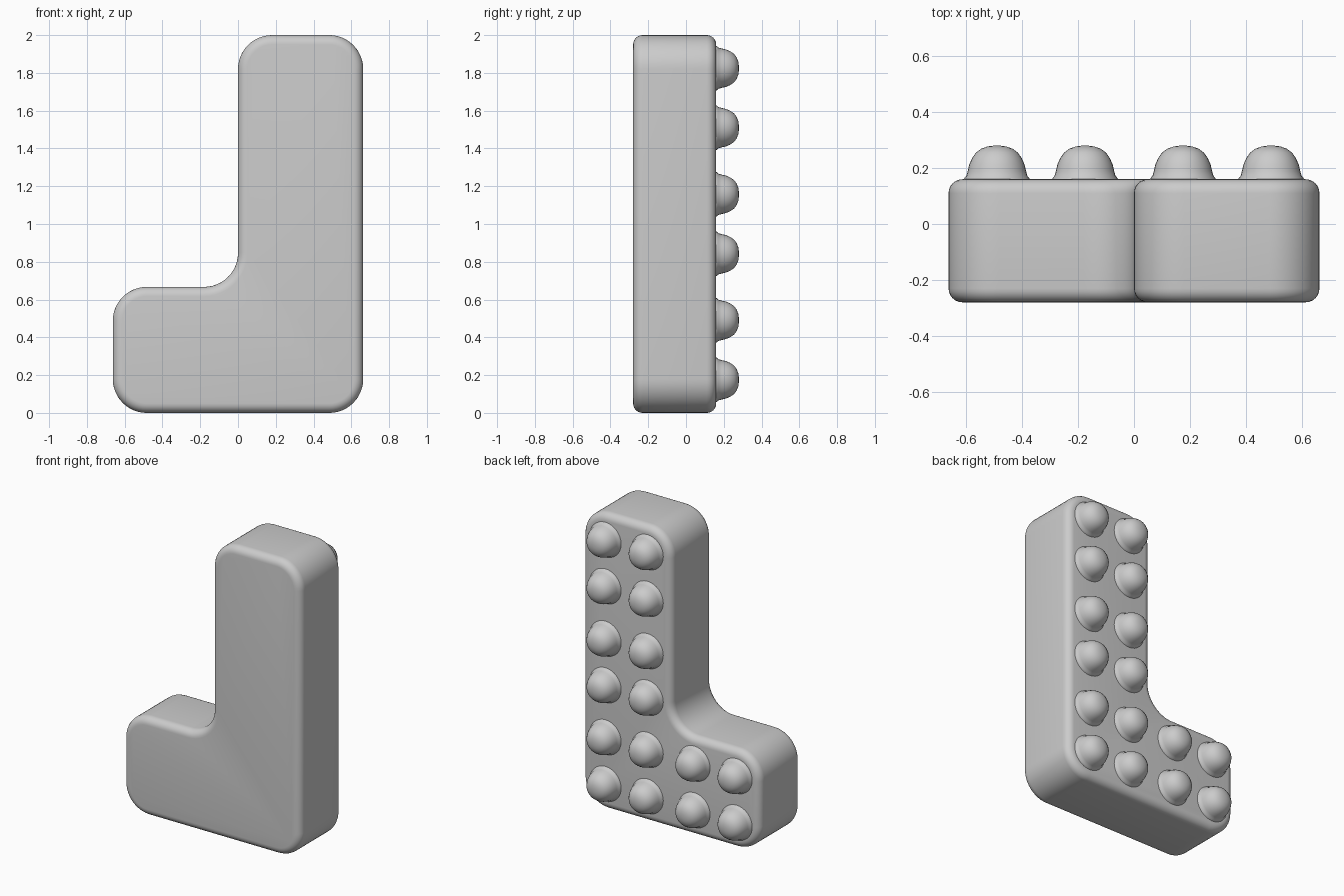
import bpy, bmesh
from math import sin, cos, pi, radians

if "Cube" in bpy.data.objects:
    bpy.data.objects.remove(bpy.data.objects["Cube"])


def finish(bm, name):
    bmesh.ops.recalc_face_normals(bm, faces=bm.faces)
    mesh = bpy.data.meshes.new(name)
    bm.to_mesh(mesh)
    bm.free()
    ob = bpy.data.objects.new(name, mesh)
    bpy.context.collection.objects.link(ob)
    bpy.ops.object.select_all(action='DESELECT')
    ob.select_set(True)
    bpy.context.view_layer.objects.active = ob
    bpy.ops.object.shade_smooth_by_angle(angle=radians(40))
    return ob


def skin(bm, rings):
    for a, b in zip(rings, rings[1:]):
        n = len(a)
        for i in range(n):
            j = (i + 1) % n
            bm.faces.new((a[i], a[j], b[j], b[i]))


# L outline: arc centre x, z, start angle, sweep (negative sweep = inner corner)
R = 0.18
CORNERS = [(-0.483, R, 180, 90), (0.483, R, 270, 90), (0.483, 2 - R, 0, 90),
           (R, 2 - R, 90, 90), (-R, 0.667 + R, 0, -90), (-0.483, 0.667 - R, 90, 90)]


def outline(inset, steps=12):
    pts = []
    for x, z, start, sweep in CORNERS:
        r = R - inset if sweep > 0 else R + inset
        for k in range(steps + 1):
            a = radians(start + sweep * k / steps)
            pts.append((x + r * cos(a), z + r * sin(a)))
    return pts


# Body: stacked outlines with rounded front and back rims
def make_body(front=-0.28, back=0.16, rim=0.05, steps=6):
    levels = [(front + rim * (1 - cos(t)), rim * (1 - sin(t)))
              for t in (k * pi / 2 / steps for k in range(steps + 1))]
    levels += [(front + back - y, d) for y, d in reversed(levels)]
    bm = bmesh.new()
    rings = [[bm.verts.new((x, y, z)) for x, z in outline(d)] for y, d in levels]
    skin(bm, rings)
    bm.faces.new(rings[0])
    bm.faces.new(rings[-1])
    finish(bm, "l_block_body")


# Stud profile: radius, y
STUD = [(0.118, 0.155), (0.117, 0.163), (0.109, 0.172), (0.104, 0.19), (0.099, 0.212),
        (0.089, 0.235), (0.075, 0.255), (0.056, 0.269), (0.034, 0.277), (0.012, 0.28)]


def make_stud(x, z, name, sides=32):
    bm = bmesh.new()
    rings = [[bm.verts.new((x + r * cos(2 * pi * i / sides), y, z + r * sin(2 * pi * i / sides)))
              for i in range(sides)] for r, y in STUD]
    skin(bm, rings)
    bm.faces.new(rings[0])
    bm.faces.new(rings[-1])
    finish(bm, name)


make_body()

# Studs: four per square cell on the back
for row, z in enumerate((0.175, 0.49, 0.842, 1.157, 1.51, 1.825)):
    for col, x in enumerate((-0.49, -0.175, 0.175, 0.49)):
        if row < 2 or x > 0:
            make_stud(x, z, f"stud_{row}_{col}")
